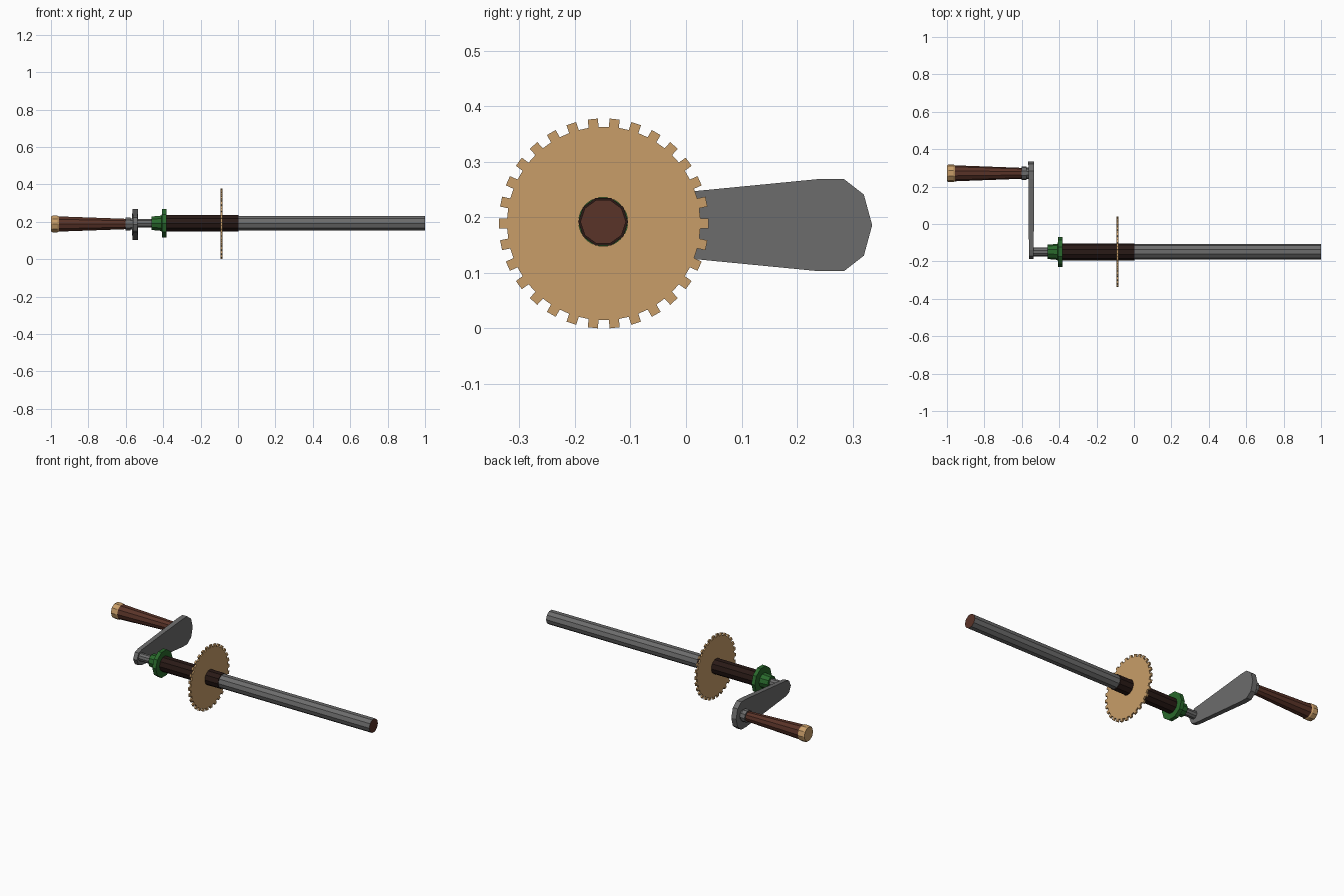
import bpy
from math import sin, cos, pi, radians

if "Cube" in bpy.data.objects:
    bpy.data.objects.remove(bpy.data.objects["Cube"])

AXIS = (-0.149, 0.192)      # y, z of the main shaft
GRIP = (0.271, 0.188)       # y, z of the crank handle


def mat(name, r, g, b):
    m = bpy.data.materials.new(name)
    m.diffuse_color = (r, g, b, 1)
    m.use_nodes = True
    m.node_tree.nodes["Principled BSDF"].inputs["Base Color"].default_value = m.diffuse_color
    return m


GREY = mat("steel", 0.15, 0.15, 0.15)
BLACK = mat("dark_wood", 0.022, 0.010, 0.008)
BROWN = mat("brown_wood", 0.10, 0.033, 0.021)
TAN = mat("tan_wood", 0.58, 0.34, 0.14)
GREEN = mat("green_paint", 0.022, 0.14, 0.025)


def build(name, verts, faces, *mats):
    me = bpy.data.meshes.new(name)
    me.from_pydata(verts, [], faces)
    for m in mats:
        me.materials.append(m)
    ob = bpy.data.objects.new(name, me)
    bpy.context.collection.objects.link(ob)
    return ob


def lathe(name, profile, centre, material, n=10, end_material=None):
    """Turn (x, radius) points, in order of rising x, around an x-parallel axis."""
    cy, cz = centre
    verts = [(x, cy + r * cos(2 * pi * i / n), cz + r * sin(2 * pi * i / n))
             for x, r in profile for i in range(n)]
    faces = [(a * n + i, a * n + n + i, a * n + n + (i + 1) % n, a * n + (i + 1) % n)
             for a in range(len(profile) - 1) for i in range(n)]
    faces = [f[::-1] for f in faces]
    last = (len(profile) - 1) * n
    faces += [tuple(reversed(range(n))), tuple(range(last, last + n))]
    ob = build(name, verts, faces, material, end_material or material)
    ob.data.polygons[-1].material_index = 1
    return ob


# Main shaft and its dark sleeve
lathe("shaft", [(-0.02, 0.041), (1.0, 0.041)], AXIS, GREY, end_material=BROWN)
lathe("sleeve", [(-0.40, 0.045), (0.003, 0.045)], AXIS, BLACK)

# Green flanged collar and the thin axle behind it
lathe("collar", [(-0.462, 0.038), (-0.408, 0.043), (-0.406, 0.08), (-0.383, 0.08)],
      AXIS, GREEN)
lathe("axle", [(-0.56, 0.024), (-0.45, 0.024)], AXIS, GREY)

# Toothed wheel: a ring with 30 square teeth
TEETH, HOLE, ROOT, TIP = 30, 0.044, 0.174, 0.189
gy, gz = -0.148, 0.189
outline = []
for t in range(TEETH):
    for d, r in ((-3, ROOT), (-2.75, TIP), (2.75, TIP), (3, ROOT)):
        outline.append((radians(t * 360 / TEETH + d), r))
n = len(outline)
verts = []
for x in (-0.094, -0.084):
    verts += [(x, gy + r * cos(a), gz + r * sin(a)) for a, r in outline]
    verts += [(x, AXIS[0] + HOLE * cos(a), AXIS[1] + HOLE * sin(a)) for a, r in outline]
faces = []
for i in range(n):
    j = (i + 1) % n
    faces += [(i, n + i, n + j, j), (2 * n + i, 2 * n + j, 3 * n + j, 3 * n + i),
              (i, j, 2 * n + j, 2 * n + i), (n + i, 3 * n + i, 3 * n + j, n + j)]
build("toothed_wheel", verts, faces, TAN)

# Crank arm: half outline mirrored about its centre line, then extruded
half = [(0.335, 0), (0.32, 0.055), (0.284, 0.083), (0.24, 0.083),
        (-0.14, 0.046), (-0.17, 0.036), (-0.187, 0)]
z0 = 0.186
loop = [(y, z0 + h) for y, h in half] + [(y, z0 - h) for y, h in half[-2:0:-1]]
k = len(loop)


def arm_x(y, side):
    # the plate is slightly thicker toward the grip
    return -0.5495 + side * (0.0125 + 0.0035 * (y + 0.19) / 0.52)


verts = [(arm_x(y, s), y, z) for s in (-1, 1) for y, z in loop]
faces = [tuple(reversed(range(k))), tuple(range(k, 2 * k))]
faces += [(i, (i + 1) % k, k + (i + 1) % k, k + i) for i in range(k)]
build("crank_arm", verts, faces, GREY)

# Handle: steel ferrule, tapered grip and tan end cap
lathe("ferrule", [(-0.602, 0.037), (-0.575, 0.037)], GRIP, GREY)
lathe("ferrule_pin", [(-0.58, 0.030), (-0.55, 0.030)], GRIP, GREY)
lathe("grip", [(-0.965, 0.043), (-0.595, 0.029)], GRIP, BROWN)
lathe("end_cap", [(-1.0, 0.042), (-0.992, 0.047), (-0.965, 0.047), (-0.955, 0.041)],
      GRIP, TAN)

# Consistent outward normals
import bmesh
for ob in bpy.context.collection.objects:
    bm = bmesh.new()
    bm.from_mesh(ob.data)
    bmesh.ops.recalc_face_normals(bm, faces=bm.faces)
    bm.to_mesh(ob.data)
    bm.free()
